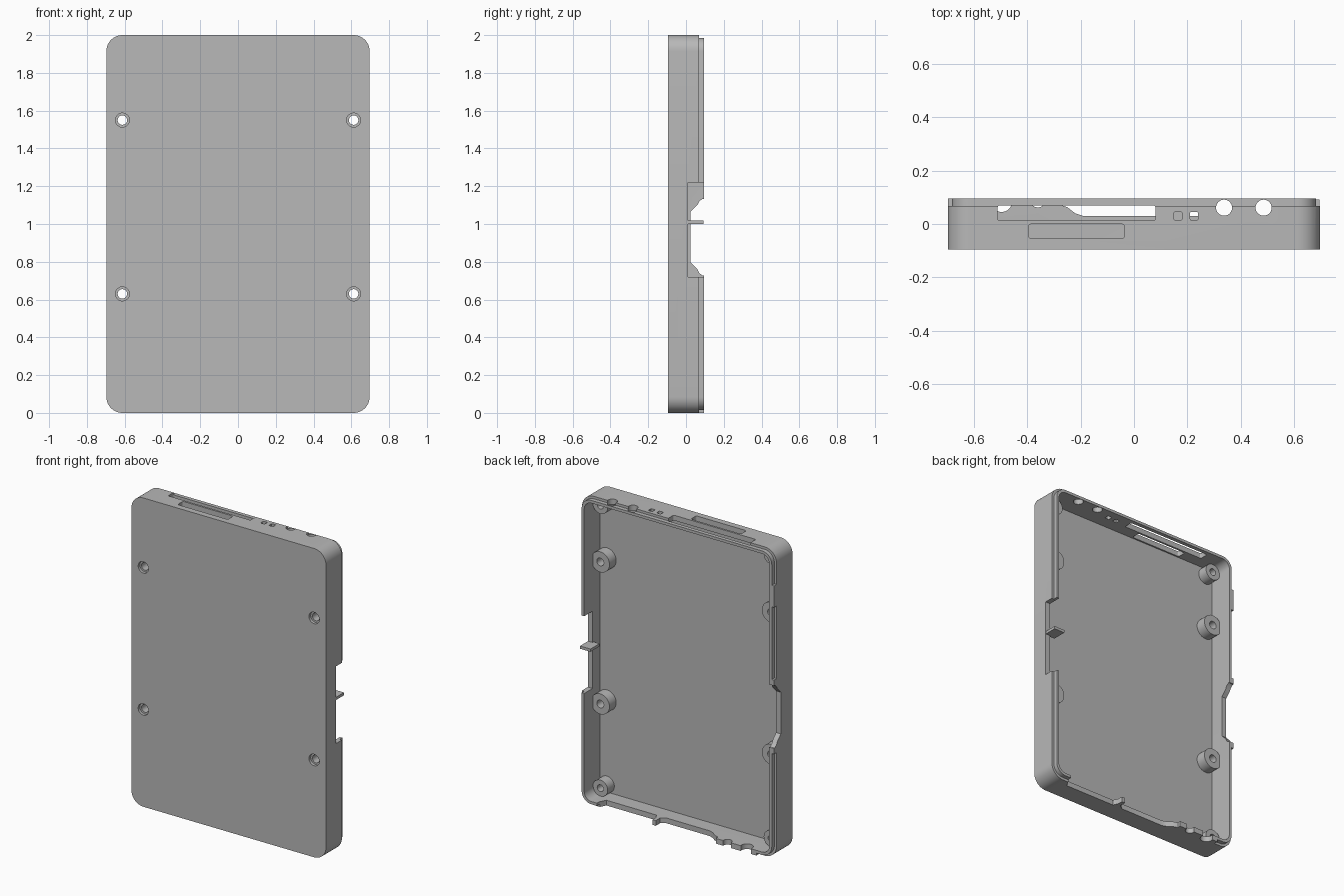
import bpy
import bmesh
import math

cube = bpy.data.objects.get("Cube")
if cube:
    bpy.data.objects.remove(cube, do_unlink=True)

mat = bpy.data.materials.new("plain grey")
mat.use_nodes = True
GREY = (0.48, 0.48, 0.48, 1)
mat.diffuse_color = GREY
mat.node_tree.nodes["Principled BSDF"].inputs["Base Color"].default_value = GREY

HALF_W, TALL = 0.697, 2.0
FRONT, FLOOR, STEP, RIM = -0.095, -0.065, 0.068, 0.095
OVER = 0.2  # cutters run past the rim


def prism(name, pts, axis, a, b):
    """Extrude a 2D outline from a to b along one axis."""
    place = {"x": lambda u, v, t: (t, u, v),
             "y": lambda u, v, t: (u, t, v),
             "z": lambda u, v, t: (u, v, t)}[axis]
    bm = bmesh.new()
    low = [bm.verts.new(place(u, v, a)) for u, v in pts]
    high = [bm.verts.new(place(u, v, b)) for u, v in pts]
    bm.faces.new(low)
    bm.faces.new(high)
    n = len(pts)
    for i in range(n):
        j = (i + 1) % n
        bm.faces.new((low[i], low[j], high[j], high[i]))
    bmesh.ops.recalc_face_normals(bm, faces=bm.faces)
    mesh = bpy.data.meshes.new(name)
    bm.to_mesh(mesh)
    bm.free()
    mesh.materials.append(mat)
    obj = bpy.data.objects.new(name, mesh)
    bpy.context.collection.objects.link(obj)
    return obj


def rounded(u0, u1, v0, v1, r, steps=10):
    pts = []
    corners = ((u1 - r, v1 - r), (u0 + r, v1 - r), (u0 + r, v0 + r), (u1 - r, v0 + r))
    for k, (cu, cv) in enumerate(corners):
        for s in range(steps + 1):
            t = math.pi / 2 * (k + s / steps)
            pts.append((cu + r * math.cos(t), cv + r * math.sin(t)))
    return pts


def circle(u, v, r, n=40):
    return [(u + r * math.cos(math.tau * i / n), v + r * math.sin(math.tau * i / n))
            for i in range(n)]


def rect(u0, u1, v0, v1):
    return [(u0, v0), (u1, v0), (u1, v1), (u0, v1)]


def shell_outline(inset, r):
    return rounded(inset - HALF_W, HALF_W - inset, inset, TALL - inset, r)


def cut(target, cutter):
    """Subtract the cutter, then throw it away."""
    cutter.hide_render = True
    mod = target.modifiers.new("cut", "BOOLEAN")
    mod.operation = "DIFFERENCE"
    mod.solver = "EXACT"
    mod.object = cutter
    bpy.context.view_layer.objects.active = target
    bpy.ops.object.modifier_apply(modifier=mod.name)
    bpy.data.objects.remove(cutter, do_unlink=True)


def smooth(obj):
    bpy.ops.object.select_all(action="DESELECT")
    obj.select_set(True)
    bpy.context.view_layer.objects.active = obj
    bpy.ops.object.shade_smooth_by_angle(angle=math.radians(30))


# Hollow tray, open at the back
tray = prism("tray", shell_outline(0, 0.085), "y", FRONT, RIM)
cut(tray, prism("cavity", shell_outline(0.034, 0.052), "y", FLOOR, OVER))

# Stepped rim, left flush at a few tabs
rebate = prism("rebate", rect(-1, 1, -0.2, 2.2), "y", STEP, OVER)
cut(rebate, prism("lip", shell_outline(0.016, 0.069), "y", -OVER, 0.3))
for x0, x1, z0, z1 in ((-0.9, -0.6, 1.64, 1.78), (-0.9, -0.6, 0.69, 1.17),
                       (-0.57, -0.22, -0.1, 0.1), (0.14, 0.18, -0.1, 0.1)):
    cut(rebate, prism("tab", rect(x0, x1, z0, z1), "y", 0, 0.3))
cut(tray, rebate)

# Openings in the top wall
top_openings = [rounded(-0.51, 0.08, 0.013, 0.07, 0.008),
                rounded(-0.395, -0.035, -0.055, 0.0, 0.012),
                rounded(0.15, 0.18, 0.015, 0.045, 0.005),
                rounded(0.21, 0.24, 0.015, 0.045, 0.005),
                circle(0.337, 0.061, 0.03), circle(0.485, 0.061, 0.03)]
for outline in top_openings:
    cut(tray, prism("top_opening", outline, "z", 1.9, 2.1))

# Cut-downs and scallops in the bottom wall
bottom_openings = [
    [(0.58, OVER), (0.57, 0.07), (0.55, 0.03), (0.19, 0.03), (0.175, 0.06), (0.17, OVER)],
    [(0.15, OVER), (0.15, 0.05), (0.12, 0.03), (-0.19, 0.03), (-0.22, 0.04),
     (-0.25, 0.063), (-0.28, 0.073), (-0.28, OVER)],
    circle(-0.36, 0.09, 0.028), circle(-0.495, 0.083, 0.038)]
for outline in bottom_openings:
    cut(tray, prism("bottom_opening", outline, "z", -0.1, 0.034 + 0.01))

# Paired notch in the left wall
cut(tray, prism("left_notch", rect(0.01, OVER, 0.72, 1.22), "x", 0.6, 0.8))

# Flared notch in the right wall, symmetric about its middle
half = [(OVER, 0.205), (0.088, 0.203), (0.07, 0.19), (0.06, 0.17), (0.045, 0.155), (0.025, 0.135)]
notch = [(y, 0.93 + d) for y, d in half] + [(y, 0.93 - d) for y, d in reversed(half)]
cut(tray, prism("right_notch", notch, "x", -0.8, -0.6))

# Divider between the two openings of the left notch
divider = prism("left_divider", rect(0.0, 0.092, 1.0, 1.018), "x", 0.62, 0.695)

# Screw posts: through holes with counterbores, plus blind posts in the corners
for side, s in (("right", -1), ("left", 1)):
    x = s * 0.612
    for level, z in (("lower", 0.63), ("upper", 1.55)):
        cut(tray, prism("screw_hole", circle(x, z, 0.025), "y", -OVER, 0))
        cut(tray, prism("counterbore", circle(x, z, 0.037), "y", -OVER, FRONT + 0.018))
        post = prism(f"{level}_{side}_screw_post", circle(x, z, 0.066), "y", FLOOR - 0.008, 0.003)
        cut(post, prism("post_hole", circle(x, z, 0.025), "y", -OVER, OVER))
        smooth(post)
    for level, z in (("bottom", 0.085), ("top", TALL - 0.085)):
        post = prism(f"{level}_{side}_corner_post", circle(x, z, 0.053), "y", FLOOR - 0.008, 0.003)
        cut(post, prism("post_hole", circle(x, z, 0.022), "y", FLOOR + 0.01, OVER))
        smooth(post)

smooth(tray)
